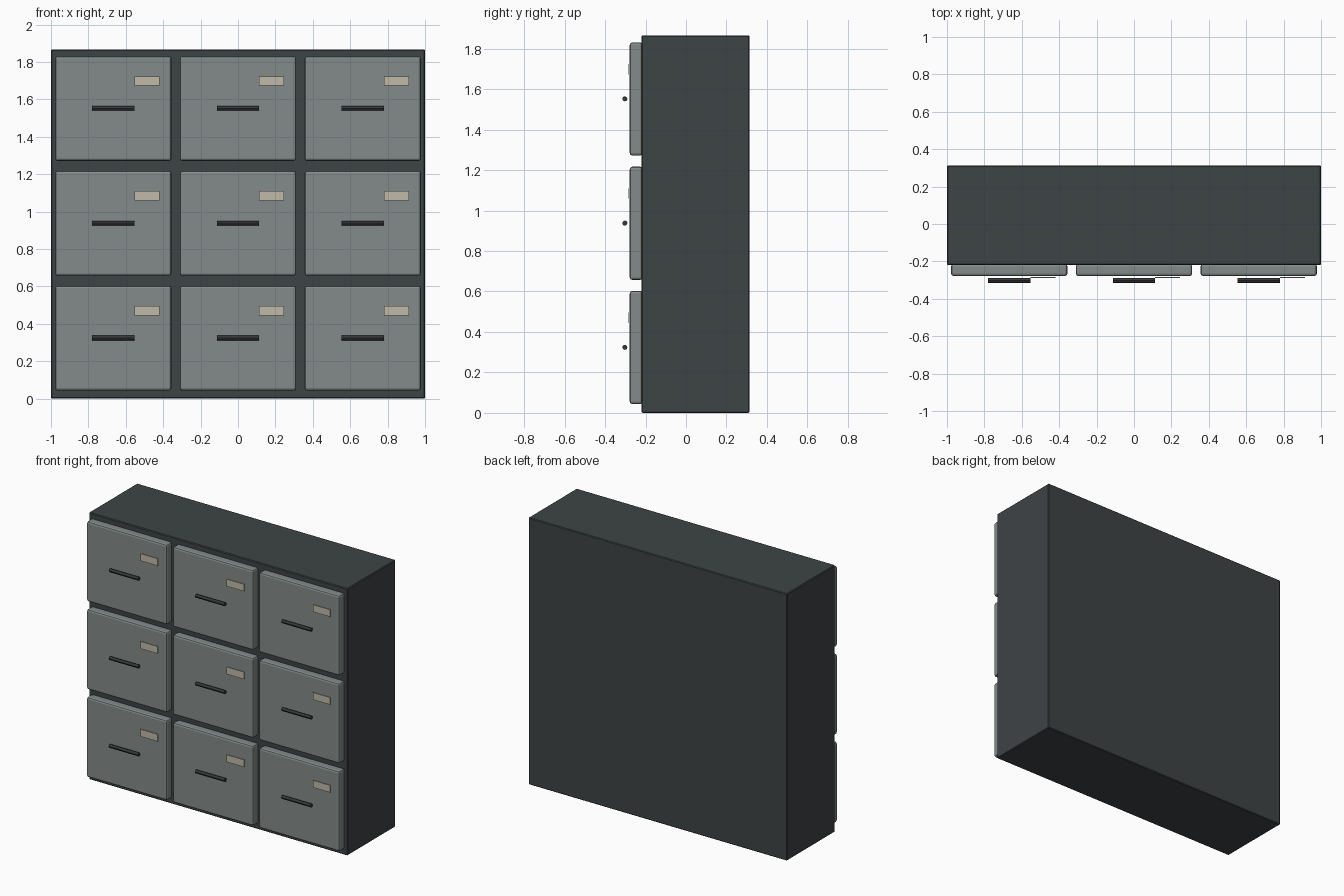
import bpy
import math

if "Cube" in bpy.data.objects:
    bpy.data.objects.remove(bpy.data.objects["Cube"])


def material(name, color):
    mat = bpy.data.materials.new(name)
    mat.diffuse_color = (*color, 1)
    mat.use_nodes = True
    mat.node_tree.nodes["Principled BSDF"].inputs["Base Color"].default_value = mat.diffuse_color
    return mat


FRAME = material("dark_steel", (0.048, 0.057, 0.06))
FRONT = material("grey_steel", (0.23, 0.26, 0.255))
PAPER = material("label_card", (0.53, 0.49, 0.39))
GRIP = material("handle_metal", (0.035, 0.04, 0.042))


def box(name, center, size, mat, bevel=0, segments=1):
    bpy.ops.mesh.primitive_cube_add(size=1, location=center)
    obj = bpy.context.object
    obj.name = name
    obj.scale = size
    bpy.ops.object.transform_apply(location=False, rotation=False, scale=True)
    obj.data.materials.append(mat)
    if bevel:
        mod = obj.modifiers.new("bevel", 'BEVEL')
        mod.width = bevel
        mod.segments = segments
    return obj


# Cabinet body
box("cabinet_body", (0, 0.047, 0.933), (2, 0.533, 1.866), FRAME, 0.005)

# Grid of drawers, each with a bar handle and a label card
for row in range(3):
    for col in range(3):
        x = (col - 1) * 0.667
        z = 0.323 + row * 0.614
        tag = f"{row + 1}_{col + 1}"
        box(f"drawer_front_{tag}", (x, -0.246, z), (0.622, 0.064, 0.56), FRONT, 0.013, 2)
        box(f"label_card_{tag}", (x + 0.18, -0.2855, z + 0.147), (0.134, 0.004, 0.05), PAPER)
        bpy.ops.mesh.primitive_cylinder_add(vertices=12, radius=0.0122, depth=0.226,
                                            location=(x, -0.302, z + 0.001),
                                            rotation=(0, math.pi / 2, 0))
        handle = bpy.context.object
        handle.name = f"drawer_handle_{tag}"
        handle.data.materials.append(GRIP)
        bpy.ops.object.shade_smooth_by_angle()
